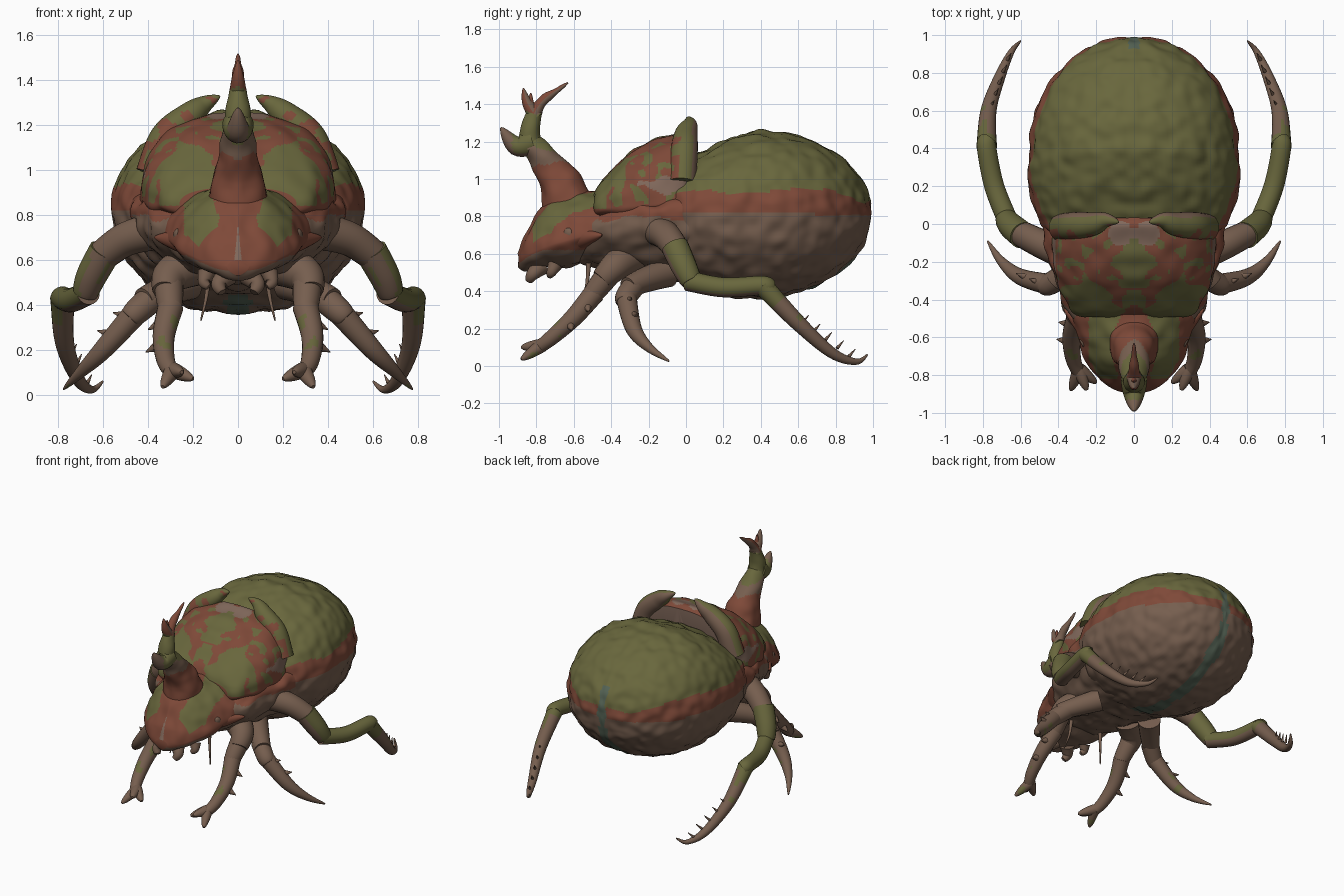
import bpy, bmesh, math
from mathutils import Vector, noise

if "Cube" in bpy.data.objects:
    bpy.data.objects.remove(bpy.data.objects["Cube"])

COLOURS = {
    "moss_green": (.14, .135, .046),
    "rust_red": (.21, .067, .04),
    "earth_brown": (.18, .112, .077),
    "dull_teal": (.09, .125, .09),
    "pale_taupe": (.22, .14, .105),
}
GREEN, RED, BROWN, TEAL, TAUPE = range(len(COLOURS))
materials = []
for colour_name, rgb in COLOURS.items():
    mat = bpy.data.materials.new(colour_name)
    mat.use_nodes = True
    mat.diffuse_color = (*rgb, 1)
    shader = mat.node_tree.nodes["Principled BSDF"]
    shader.inputs["Base Color"].default_value = (*rgb, 1)
    shader.inputs["Roughness"].default_value = .8
    materials.append(mat)


def blotch(point, scale):
    """Left-right symmetric noise."""
    return noise.noise(Vector((abs(point.x), point.y, point.z)) * scale)


def spline(points, steps):
    """Smooth curve through tuples of any length."""
    padded = [points[0], *points, points[-1]]
    curve = []
    for before, start, end, after in zip(padded, padded[1:], padded[2:], padded[3:]):
        for k in range(steps):
            t = k / steps
            curve.append([q + t / 2 * (r - p + t * (2 * p - 5 * q + 4 * r - s + t * (3 * (q - r) + s - p)))
                          for p, q, r, s in zip(before, start, end, after)])
    return curve + [list(points[-1])]


def skin(name, rings, paint, rough=0, grain=12):
    """Bridge rings of points into a closed, painted, smooth mesh."""
    bm = bmesh.new()
    rows = [[bm.verts.new(point) for point in ring] for ring in rings]
    for low, high in zip(rows, rows[1:]):
        for i in range(len(low)):
            bm.faces.new((low[i - 1], low[i], high[i], high[i - 1]))
    bm.faces.new(rows[0])
    bm.faces.new(rows[-1])
    bmesh.ops.recalc_face_normals(bm, faces=bm.faces)
    bm.normal_update()
    shifts = [vert.normal * rough * blotch(vert.co, grain) for vert in bm.verts]
    for vert, shift in zip(bm.verts, shifts):
        vert.co += shift
    for face in bm.faces:
        centre = face.calc_center_median()
        face.material_index = paint(centre, face.normal) if callable(paint) else paint
    mesh = bpy.data.meshes.new(name)
    bm.to_mesh(mesh)
    bm.free()
    for mat in materials:
        mesh.materials.append(mat)
    obj = bpy.data.objects.new(name, mesh)
    bpy.context.collection.objects.link(obj)
    bpy.ops.object.select_all(action="DESELECT")
    obj.select_set(True)
    bpy.context.view_layer.objects.active = obj
    bpy.ops.object.shade_smooth_by_angle(angle=math.radians(50))


def loft(name, stations, paint, power=1, rough=.012, grain=12, steps=16, sides=160):
    """Body shell along y; a station is y, centre z, half width, rise, drop."""
    def bend(value):
        return math.copysign(abs(value) ** power, value)

    rings = []
    for y, middle, width, rise, drop in spline(stations, steps):
        ring = []
        for k in range(sides):
            across, tall = math.cos(math.tau * k / sides), math.sin(math.tau * k / sides)
            height = rise if tall > 0 else drop
            ring.append((width * bend(across), y, middle + height * bend(tall)))
        rings.append(ring)
    skin(name, rings, paint, rough, grain)


def tube(name, path, thick, thin, paint, hold=1, rough=0, steps=8, sides=20):
    """Tapering limb; a higher hold keeps it thick for longer."""
    centres = [Vector(point) for point in spline(path, steps)]
    last = len(centres) - 1
    side, rings = Vector((.3, .5, .8)), []
    for i, centre in enumerate(centres):
        along = (centres[min(i + 1, last)] - centres[max(i - 1, 0)]).normalized()
        side = (side - along * side.dot(along)).normalized()
        other = along.cross(side)
        radius = thin + (thick - thin) * (1 - (i / last) ** hold)
        angles = [math.tau * k / sides for k in range(sides)]
        rings.append([centre + radius * (side * math.cos(a) + other * math.sin(a)) for a in angles])
    skin(name, rings, paint, rough)


def pair(name, path, thick, thin, paint, **options):
    """The same limb on both sides."""
    for label, sign in (("left", 1), ("right", -1)):
        tube(f"{label}_{name}", [(sign * x, y, z) for x, y, z in path], thick, thin, paint, **options)


def spikes(name, start, end, count, lean, thick):
    """A row of small thorns between two points of a limb."""
    for i in range(count):
        root = Vector(start).lerp(Vector(end), i / (count - 1))
        pair(f"{name}_{i + 1}", [root, root + Vector(lean)], thick, .002, BROWN, steps=2, sides=8)


# Colour rules
def abdomen_paint(p, n):
    top = .93 + .03 * blotch(p, 6) - .3 * max(0, p.y - .8)
    stripe = .045 if p.z < .72 else .022 if p.y > .93 else 0
    if abs(p.x) < stripe + .03 * blotch(p, 9) and stripe:
        return TEAL
    return GREEN if p.z > top else RED if p.z > .825 - .02 * p.y else BROWN


def chest_paint(p, n):
    return RED if p.z > .79 + .03 * blotch(p, 7) else BROWN


def pronotum_paint(p, n):
    hollow = math.hypot(abs(p.x) - .07, p.y + .05) < .065 and p.z > 1
    flank = abs(p.x) > .3 and math.hypot((p.y + .1) / .13, (p.z - .97) / .045) + blotch(p, 14) / 2 < 1
    if n.y > .8 or hollow or flank:
        return TAUPE
    if p.z < .84:
        return RED
    front_patch = Vector(((abs(p.x) - .24) / .17, (p.y + .42) / .19, (p.z - .97) / .17)).length
    middle_patch = math.hypot(p.x / .1, (p.y + .2) / .13)
    patch = min(front_patch, middle_patch)
    return GREEN if patch + blotch(p, 11) * .6 < 1 or blotch(p, 17) > .2 else RED


def crest_paint(p, n):
    if n.y > .6:
        return BROWN
    return RED if n.y < -.2 and blotch(p, 14) > .05 else GREEN


def head_paint(p, n):
    if n.z < -.35 and p.z < .62:
        return BROWN
    if abs(p.x) < .1 * (.76 - p.z) and p.z > .58:
        return TAUPE
    edge = .05 * blotch(p, 11)
    slope = .7 + .45 * (p.y + .75)
    return GREEN if .085 + edge < abs(p.x) < .24 and p.z > slope + edge and p.y > -.82 else RED


def horn_paint(p, n):
    level = p.z + .08 * blotch(p, 9)
    if level > 1.36:
        return RED if n.y < 0 else BROWN
    return RED if level < 1.06 else BROWN if level < 1.16 else GREEN


def nub_paint(p, n):
    return BROWN if p.y < -.93 or n.z < -.7 else GREEN


def leg_paint(p, n):
    return GREEN if blotch(p, 11) > .42 else BROWN


def hind_shin_paint(p, n):
    return BROWN if n.z < -.6 or n.y < -.75 else GREEN


def hind_foot_paint(p, n):
    return GREEN if p.z + .2 * blotch(p, 10) > .35 else BROWN


# Abdomen: an egg, flatter and broader towards the front
egg = []
for k in range(25):
    angle = math.pi * (k + .2) / 24.4
    size, front = math.sin(angle) ** .96, max(0, math.cos(angle))
    egg.append((.37 - .62 * math.cos(angle), .82, size * (.555 + .08 * front),
                size * (.44 - .15 * front), size * .46))
loft("abdomen", egg, abdomen_paint, power=.96, rough=.014, grain=14, steps=5)

# Chest, pronotum and head
loft("chest", [
    (-.64, .65, .14, .08, .09), (-.5, .72, .33, .12, .19), (-.3, .79, .42, .14, .29),
    (-.1, .82, .47, .15, .36), (.1, .82, .5, .18, .39),
], chest_paint, rough=.02, steps=12)
loft("pronotum", [
    (-.49, .84, .26, .08, .06), (-.45, .85, .34, .14, .07), (-.3, .86, .41, .28, .09),
    (-.15, .87, .43, .35, .08), (-.02, .89, .42, .36, .05), (.03, .92, .39, .31, .03),
], pronotum_paint, power=.78, grain=10, steps=20, sides=240)
loft("head", [
    (-.9, .57, .05, .03, .04), (-.86, .59, .14, .11, .08), (-.79, .62, .21, .2, .1),
    (-.71, .65, .26, .26, .12), (-.6, .68, .3, .26, .15), (-.46, .72, .34, .22, .12),
], head_paint, power=1.18)

# Forked head horn
tube("horn_base", [(0, -.6, .74), (0, -.66, .95), (0, -.73, 1.06), (0, -.83, 1.2)], .17, .055, horn_paint,
     hold=.8, rough=.012, steps=14, sides=40)
tube("horn_upper", [(0, -.83, 1.16), (0, -.83, 1.28), (0, -.77, 1.41), (0, -.63, 1.515)], .062, .003,
     horn_paint, hold=1.5, rough=.008, steps=12, sides=32)
tube("horn_front_nub", [(0, -.82, 1.2), (0, -.91, 1.18), (0, -.99, 1.275)], .07, .004, nub_paint, hold=2)
tube("horn_front_prong", [(0, -.8, 1.33), (0, -.85, 1.41), (0, -.87, 1.485)], .04, .003, horn_paint, hold=1.5)
tube("horn_small_prong", [(0, -.83, 1.38), (0, -.83, 1.46)], .025, .003, RED)

# Paired hooked crests on the rear of the pronotum
pair("pronotum_crest", [(.38, -.02, .98), (.32, -.01, 1.14), (.22, 0, 1.235), (.15, .02, 1.29), (.08, .01, 1.327)],
     .075, .003, crest_paint, hold=2.5, steps=12, sides=32)

# Cheeks, eyes and mouthparts
pair("cheek_point", [(.2, -.58, .685), (.29, -.52, .69), (.37, -.45, .7)], .08, .004, RED)
pair("eye", [(.23, -.61, .71), (.28, -.635, .71)], .036, .018, BROWN, hold=3)
pair("mandible", [(.05, -.78, .53), (.085, -.82, .49), (.07, -.84, .455)], .05, .02, BROWN)
pair("palp", [(.14, -.7, .54), (.15, -.72, .5), (.13, -.73, .48)], .04, .014, BROWN)
pair("antenna", [(.13, -.52, .55), (.14, -.53, .44), (.165, -.56, .33)], .014, .003, BROWN)

# Front legs
pair("front_hip", [(.2, -.3, .58), (.3, -.38, .53), (.32, -.45, .46)], .1, .06, BROWN)
pair("front_thigh", [(.31, -.4, .51), (.3, -.51, .37)], .066, .05, BROWN, hold=2)
pair("front_shin", [(.3, -.49, .39), (.33, -.6, .26), (.32, -.72, .15), (.285, -.8, .09)], .058, .032, leg_paint)
for label, tip in (("inner", (.2, -.84, .07)), ("middle", (.25, -.88, .1)), ("outer", (.335, -.88, .035))):
    pair(f"front_{label}_claw", [(.29, -.77, .11), tip], .036, .008, leg_paint, hold=2)
spikes("front_tooth", (.34, -.53, .32), (.35, -.62, .22), 2, (.06, .01, -.03), .03)

# Middle legs
pair("middle_hip", [(.22, -.1, .5), (.33, -.22, .46), (.42, -.31, .42)], .08, .055, BROWN)
pair("middle_knee", [(.37, -.27, .44), (.45, -.32, .37), (.48, -.325, .34)], .062, .046, BROWN, hold=2)
pair("middle_shin", [(.45, -.32, .37), (.6, -.28, .2), (.7, -.2, .1), (.775, -.09, .025)], .056, .004, leg_paint,
     hold=1.3)
spikes("middle_tooth", (.5, -.31, .35), (.57, -.28, .27), 2, (.055, .02, .015), .024)

# Hind legs
pair("hind_thigh", [(.36, -.16, .73), (.5, -.1, .69), (.62, -.04, .605)], .085, .067, BROWN)
pair("hind_knee", [(.59, -.06, .64), (.65, -.01, .53), (.68, .03, .45)], .073, .055, hind_shin_paint, hold=2)
pair("hind_shin", [(.665, .01, .455), (.74, .2, .42), (.78, .4, .43), (.775, .44, .42)], .055, .05, hind_shin_paint)
pair("hind_foot", [(.78, .41, .43), (.77, .6, .23), (.71, .78, .07), (.65, .91, .023), (.6, .97, .06)],
     .055, .004, hind_foot_paint)
spikes("hind_bristle", (.76, .62, .23), (.67, .87, .05), 5, (-.02, .035, .04), .01)
